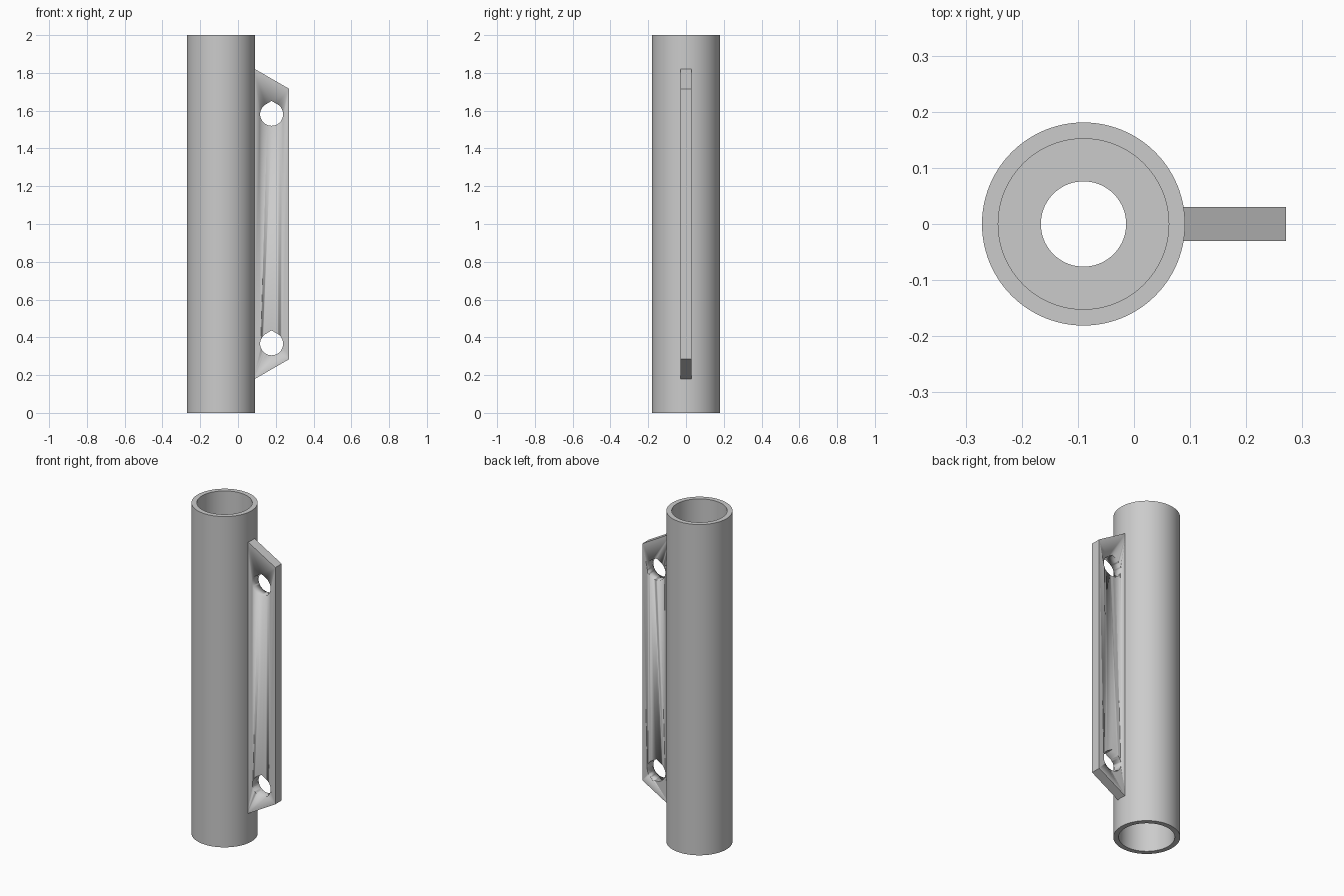
import bpy, bmesh
from math import cos, sin, tan, pi, radians
from mathutils import Matrix, Vector

cube = bpy.data.objects.get("Cube")
if cube:
    bpy.data.objects.remove(cube)

AXIS_X = -0.09          # tube axis
OUTER, INNER, BORE = 0.181, 0.152, 0.076
SLOPE = radians(30)     # slope of the plate ends and hole peaks

grey = bpy.data.materials.new("plain grey")
grey.use_nodes = True
grey.diffuse_color = (0.6, 0.6, 0.6, 1)
grey.node_tree.nodes["Principled BSDF"].inputs["Base Color"].default_value = (0.6, 0.6, 0.6, 1)


def add_object(name, bm):
    bmesh.ops.recalc_face_normals(bm, faces=bm.faces)
    mesh = bpy.data.meshes.new(name)
    bm.to_mesh(mesh)
    bm.free()
    mesh.materials.append(grey)
    obj = bpy.data.objects.new(name, mesh)
    bpy.context.collection.objects.link(obj)
    bpy.ops.object.select_all(action='DESELECT')
    obj.select_set(True)
    bpy.context.view_layer.objects.active = obj
    bpy.ops.object.shade_smooth_by_angle(angle=radians(30))
    return obj


def prism(name, outline, half):
    """Extrude an (x, z) outline along y, from -half to half."""
    bm = bmesh.new()
    face = bm.faces.new([bm.verts.new((x, -half, z)) for x, z in outline])
    ext = bmesh.ops.extrude_face_region(bm, geom=[face])
    verts = [v for v in ext["geom"] if isinstance(v, bmesh.types.BMVert)]
    bmesh.ops.translate(bm, verts=verts, vec=(0, 2 * half, 0))
    return add_object(name, bm)


# Tube with a bored shelf halfway down, as one revolved profile
profile = [(OUTER, 0), (OUTER, 2), (INNER, 2), (INNER, 1.03), (BORE, 1.03),
           (BORE, 0.97), (INNER, 0.97), (INNER, 0)]
bm = bmesh.new()
ring = [bm.verts.new((AXIS_X + r, 0, z)) for r, z in profile]
edges = [bm.edges.new((a, b)) for a, b in zip(ring, ring[1:] + ring[:1])]
bmesh.ops.spin(bm, geom=ring + edges, cent=(AXIS_X, 0, 0), axis=(0, 0, 1),
               angle=2 * pi, steps=96, use_merge=True)
bmesh.ops.remove_doubles(bm, verts=bm.verts, dist=1e-5)
add_object("tube", bm)

# Mounting plate with sloped ends, rooted inside the tube wall
root, edge = 0.08, 0.271
low = 0.18 - 0.01 * tan(SLOPE)
rise = (edge - root) * tan(SLOPE)
plate = prism("mounting_plate", [(root, low), (edge, low + rise),
                                 (edge, 2 - low - rise), (root, 2 - low)], 0.03)

# Two round holes with a slight peak at the top
radius, steps = 0.061, 40
for label, z in (("lower", 0.366), ("upper", 1.581)):
    start, sweep = pi / 2 + SLOPE, 2 * pi - 2 * SLOPE
    arc = [start + sweep * i / steps for i in range(steps + 1)]
    outline = [(0.178 + radius * cos(a), z + radius * sin(a)) for a in arc]
    outline.append((0.178, z + radius / cos(SLOPE)))
    cutter = prism(label + "_hole_cutter", outline, 0.1)
    cutter.hide_render = True
    cutter.hide_set(True)
    cut = plate.modifiers.new(label + " hole", 'BOOLEAN')
    cut.operation = 'DIFFERENCE'
    cut.solver = 'EXACT'
    cut.object = cutter
